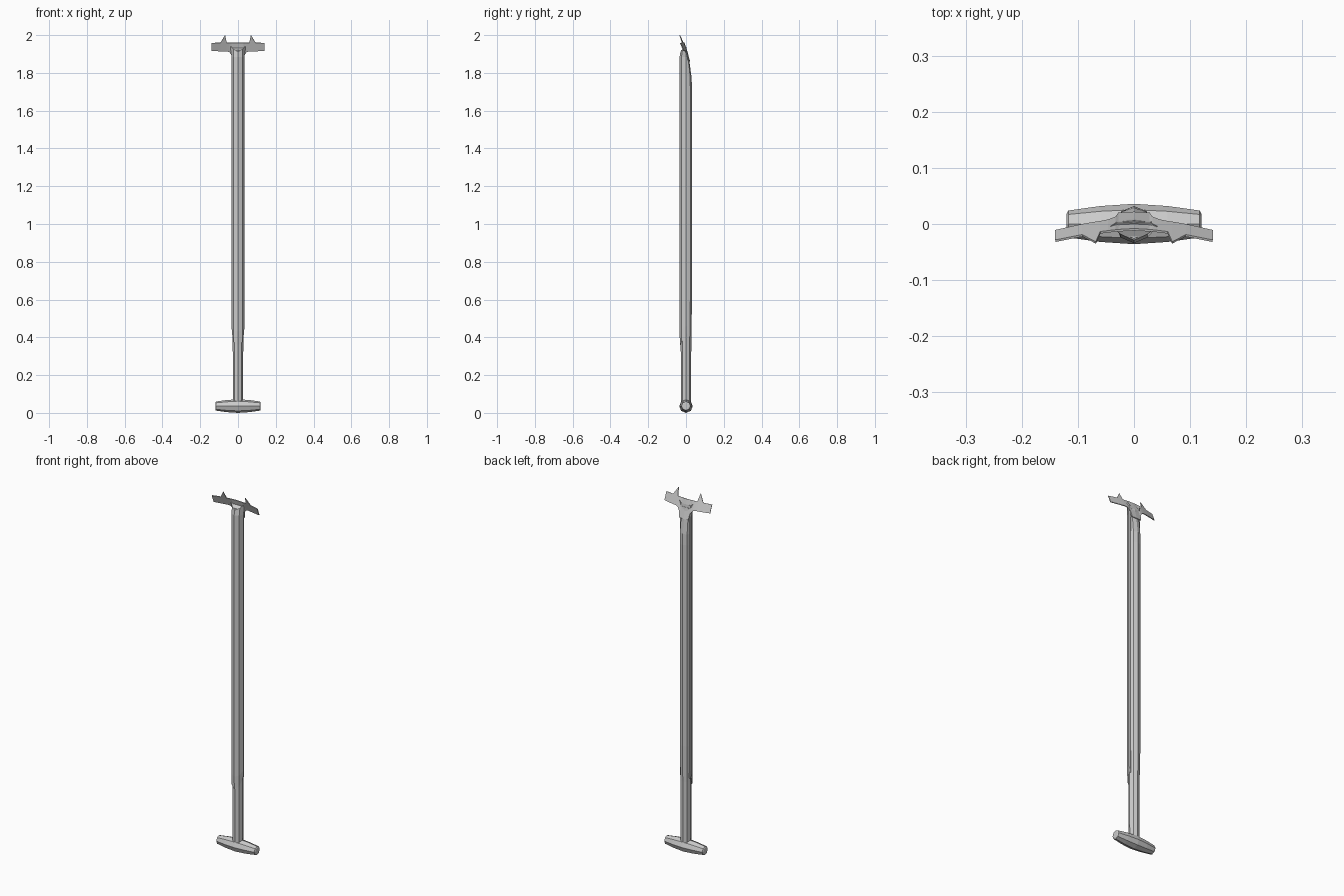
import bpy, bmesh, math
from mathutils import Vector

if "Cube" in bpy.data.objects:
    bpy.data.objects.remove(bpy.data.objects["Cube"])


def make(name, bm):
    bmesh.ops.recalc_face_normals(bm, faces=bm.faces)
    me = bpy.data.meshes.new(name)
    bm.to_mesh(me)
    bm.free()
    ob = bpy.data.objects.new(name, me)
    bpy.context.collection.objects.link(ob)
    return ob


def loft(name, rings):
    """Skin closed rings of points and cap both ends."""
    bm = bmesh.new()
    vs = [[bm.verts.new(p) for p in r] for r in rings]
    n = len(vs[0])
    for a, b in zip(vs, vs[1:]):
        for i in range(n):
            j = (i + 1) % n
            bm.faces.new((a[i], a[j], b[j], b[i]))
    bm.faces.new(vs[0])
    bm.faces.new(vs[-1])
    return make(name, bm)


octagon = [(math.cos(k * math.pi / 4), math.sin(k * math.pi / 4)) for k in range(8)]

# Barrel-shaped cross grip
grip = [(-0.12, 0.018), (-0.117, 0.024), (-0.06, 0.032), (0, 0.036),
        (0.06, 0.032), (0.117, 0.024), (0.12, 0.018)]
loft("cross_grip", [[(x, c * r, 0.036 + s * r) for c, s in octagon] for x, r in grip])

# Wooden pole: octagonal, its back shaved to a slope near the blade
# (z, radius, back limit)
pole = [(0.04, 0.027, 1), (0.4, 0.028, 1), (0.6, 0.032, 1), (1.72, 0.032, 1),
        (1.78, 0.031, 0.029), (1.86, 0.030, 0.018), (1.92, 0.026, 0.006)]
loft("pole", [[(c * r, min(s * r, lim * (1 - 0.35 * abs(c))), z) for c, s in octagon]
              for z, r, lim in pole])

# Half socket wrapped round the front of the pole, with a tongue-shaped lower end
half = [(math.cos(a), math.sin(a)) for a in
        [math.pi * (1 + k / 4) for k in range(5)]]


def socket_ring(z, r, drop=0.0, rise=0.0, shift=0.0):
    pts = [(c * r, s * r + shift, z - drop * -s + rise * -s) for c, s in half]
    back = z + 0
    return pts + [(r * 0.93, 0.008 + shift, back), (-r * 0.93, 0.008 + shift, back)]


loft("socket", [socket_ring(0.42, 0.032, drop=0.062),
                socket_ring(0.46, 0.034, drop=0.03),
                socket_ring(1.80, 0.034),
                socket_ring(1.885, 0.034),
                [(-0.042, -0.004, 1.945), (-0.024, -0.018, 1.925), (0, -0.029, 1.912),
                 (0.024, -0.018, 1.925), (0.042, -0.004, 1.945),
                 (0.03, 0.002, 1.935), (-0.03, 0.002, 1.935)],
                ])

# Thin curved blade with two prongs: columns of (x, bottom z, top z)
half_cols = [(0, 1.86, 1.96), (0.028, 1.86, 1.96), (0.033, 1.892, 1.96),
             (0.046, 1.911, 1.96), (0.06, 1.915, 1.96), (0.068, 1.915, 2.0),
             (0.092, 1.915, 1.96), (0.14, 1.916, 1.958)]
cols = [(-x, a, b) for x, a, b in half_cols[:0:-1]] + half_cols


def blade_y(x, z):
    d = z - 1.915
    return 0.009 - (0.42 if d > 0 else 0.2) * d - 0.021 * (abs(x) / 0.14) ** 1.6


bm = bmesh.new()
prev = None
for x, lo, hi in cols:
    heights = [lo, min(hi, 1.958), hi] if hi > 1.97 else [lo, hi]
    col = [bm.verts.new((x, blade_y(x, z), z)) for z in heights]
    if prev:
        bm.faces.new((prev[0], col[0], col[1], prev[1]))
        for a, b in ((prev, col), (col, prev)):
            if len(a) == 3:
                bm.faces.new((a[1], b[1], a[2]))
    prev = col
blade = make("blade", bm)
mod = blade.modifiers.new("thickness", 'SOLIDIFY')
mod.thickness = 0.004
mod.offset = 0
